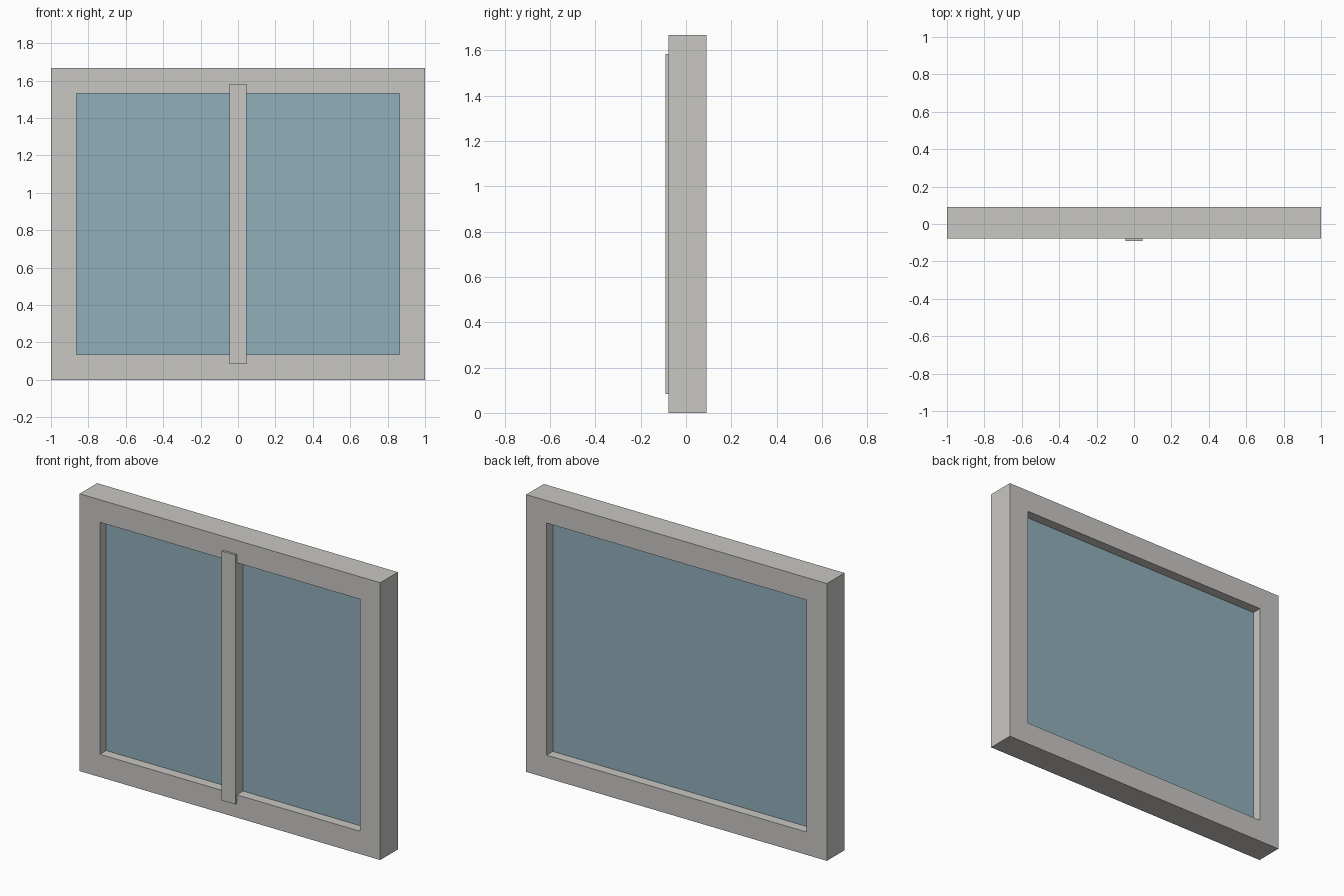
import bpy, bmesh

if "Cube" in bpy.data.objects:
    bpy.data.objects.remove(bpy.data.objects["Cube"])

H = 1.667                      # overall height
FRONT, BACK = -0.077, 0.09     # frame depth
OX, OZ0, OZ1 = 0.864, 0.137, 1.532   # opening


def material(name, color):
    m = bpy.data.materials.new(name)
    m.diffuse_color = (*color, 1)
    m.use_nodes = True
    m.node_tree.nodes["Principled BSDF"].inputs["Base Color"].default_value = m.diffuse_color
    return m


def finish(name, bm, mat):
    bmesh.ops.recalc_face_normals(bm, faces=bm.faces)
    me = bpy.data.meshes.new(name)
    bm.to_mesh(me)
    bm.free()
    me.materials.append(mat)
    ob = bpy.data.objects.new(name, me)
    bpy.context.collection.objects.link(ob)
    return ob


def box(name, lo, hi, mat):
    bm = bmesh.new()
    bmesh.ops.create_cube(bm, size=1)
    for v in bm.verts:
        v.co = [(a + b) / 2 + c * (b - a) for a, b, c in zip(lo, hi, v.co)]
    return finish(name, bm, mat)


def rect_ring(bm, x, z0, z1, y):
    return [bm.verts.new(p) for p in ((-x, y, z0), (x, y, z0), (x, y, z1), (-x, y, z1))]


stone = material("warm_grey", (0.58, 0.57, 0.545))
blue = material("glass_blue", (0.285, 0.43, 0.49))

# Outer frame: four rectangular loops bridged into a closed ring
bm = bmesh.new()
loops = [rect_ring(bm, 1, 0, H, FRONT), rect_ring(bm, 1, 0, H, BACK),
         rect_ring(bm, OX, OZ0, OZ1, BACK), rect_ring(bm, OX, OZ0, OZ1, FRONT)]
for i in range(4):
    a, b = loops[i], loops[(i + 1) % 4]
    for j in range(4):
        k = (j + 1) % 4
        bm.faces.new((a[j], a[k], b[k], b[j]))
finish("frame", bm, stone)

# Glass pane set midway in the frame
box("glass_pane", (-OX, -0.018, OZ0), (OX, 0.031, OZ1), blue)

# Central upright bar, proud of the frame front
box("centre_bar", (-0.046, -0.09, 0.084), (0.046, -0.01, 1.583), stone)
